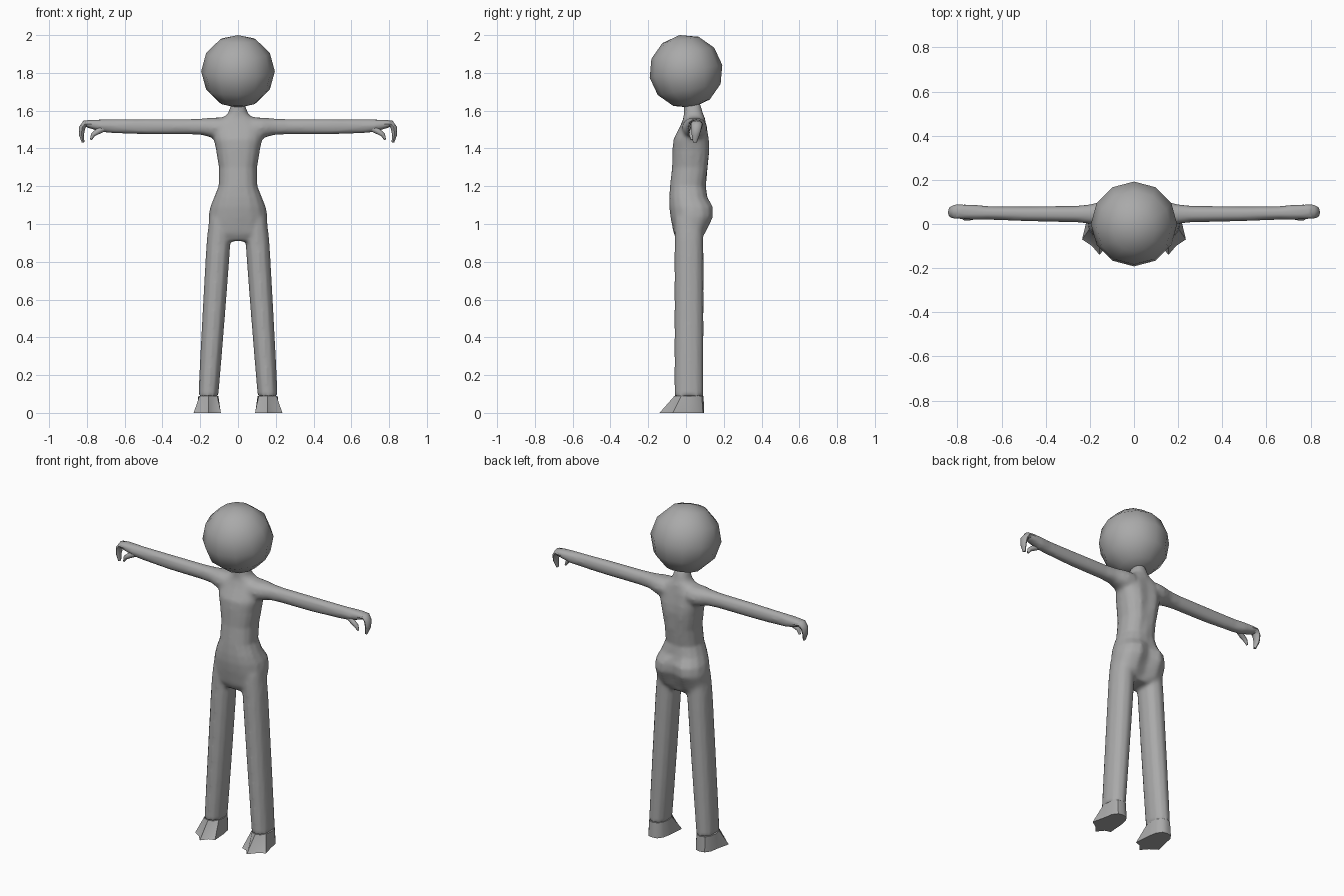
import bpy, bmesh, math
from mathutils import Vector

if "Cube" in bpy.data.objects:
    bpy.data.objects.remove(bpy.data.objects["Cube"])

grey = bpy.data.materials.new("dark_grey")
grey.diffuse_color = (0.4, 0.4, 0.4, 1)
grey.use_nodes = True
grey.node_tree.nodes["Principled BSDF"].inputs["Base Color"].default_value = grey.diffuse_color
X, Y, Z = (1, 0, 0), (0, 1, 0), (0, 0, 1)


def sgnpow(v, e):
    return math.copysign(abs(v) ** e, v)


def ring(c, u, v, ru, rv, n=12, e=1.0):
    c, u, v = Vector(c), Vector(u), Vector(v)
    out = []
    for i in range(n):
        a = math.tau * i / n
        out.append(c + u * ru * sgnpow(round(math.cos(a), 6), e)
                   + v * rv * sgnpow(round(math.sin(a), 6), e))
    return out


def activate(ob):
    bpy.ops.object.select_all(action='DESELECT')
    ob.select_set(True)
    bpy.context.view_layer.objects.active = ob


def finish(ob, angle):
    activate(ob)
    ob.data.materials.clear()
    ob.data.materials.append(grey)
    bpy.ops.object.shade_smooth_by_angle(angle=math.radians(angle))


def add_loft(bm, rings, side=1):
    # Skin a row of rings; side -1 mirrors it across x = 0
    loops = [[bm.verts.new((p.x * side, p.y, p.z)) for p in r] for r in rings]
    for a, b in zip(loops, loops[1:]):
        for i in range(len(a)):
            j = (i + 1) % len(a)
            bm.faces.new((a[i], a[j], b[j], b[i]))
    bm.faces.new(loops[0])
    bm.faces.new(loops[-1])


def make(name, parts):
    # parts: (rings, mirrored?)
    bm = bmesh.new()
    for rings, mirrored in parts:
        add_loft(bm, rings)
        if mirrored:
            add_loft(bm, rings, -1)
    bmesh.ops.recalc_face_normals(bm, faces=bm.faces[:])
    me = bpy.data.meshes.new(name)
    bm.to_mesh(me)
    bm.free()
    ob = bpy.data.objects.new(name, me)
    bpy.context.collection.objects.link(ob)
    return ob


# Head: low-poly ball, slightly tilted back
bpy.ops.mesh.primitive_uv_sphere_add(segments=12, ring_count=6, radius=0.195,
                                     location=(0, 0, 1.808),
                                     rotation=(math.radians(10), 0, 0))
head = bpy.context.object
head.name = "head"
finish(head, 60)

# Torso with neck: z, half width, front y, back y, depth of the rear cleft
torso = []
for z, hw, y0, y1, cleft in [
        (0.91, 0.09, -0.045, 0.075, 0.0),
        (0.95, 0.155, -0.066, 0.108, 0.02),
        (1.04, 0.157, -0.083, 0.154, 0.03),
        (1.09, 0.148, -0.089, 0.151, 0.025),
        (1.14, 0.127, -0.089, 0.118, 0.005),
        (1.20, 0.103, -0.085, 0.105, 0.0),
        (1.30, 0.101, -0.074, 0.120, 0.006),
        (1.40, 0.118, -0.071, 0.131, 0.012),
        (1.45, 0.130, -0.066, 0.128, 0.012),
        (1.52, 0.130, -0.030, 0.114, 0.008),
        (1.56, 0.090, -0.014, 0.100, 0.0),
        (1.58, 0.056, -0.012, 0.092, 0.0),
        (1.64, 0.034, -0.010, 0.074, 0.0)]:
    r = ring((0, (y0 + y1) / 2, z), X, Y, hw, (y1 - y0) / 2, 16, 0.85)
    r[4].y -= cleft
    torso.append(r)

# Legs
leg = [ring((cx, 0.016, z), X, Y, rx, 0.077, 12, 0.9) for z, cx, rx in [
    (1.03, 0.093, 0.060), (0.92, 0.102, 0.064), (0.60, 0.123, 0.061),
    (0.30, 0.143, 0.057), (0.09, 0.157, 0.053)]]

# Arms: x, centre y, centre z, half depth, half height
arm = [ring((x, y, z), Y, Z, ry, rz, 10, 0.9) for x, y, z, ry, rz in [
    (0.08, 0.045, 1.510, 0.070, 0.056),
    (0.13, 0.045, 1.509, 0.066, 0.056),
    (0.19, 0.045, 1.515, 0.047, 0.045),
    (0.26, 0.045, 1.515, 0.038, 0.041),
    (0.48, 0.046, 1.515, 0.034, 0.041),
    (0.66, 0.050, 1.517, 0.031, 0.037),
    (0.72, 0.053, 1.520, 0.035, 0.034),
    (0.78, 0.056, 1.528, 0.034, 0.024),
    (0.81, 0.056, 1.532, 0.030, 0.018)]]

# Fuse into one skin, then relax the hip and shoulder joins only
body = make("body", [(torso, False), (leg, True), (arm, True)])
activate(body)
fuse = body.modifiers.new("fuse", 'REMESH')
fuse.mode = 'VOXEL'
fuse.voxel_size = 0.01
bpy.ops.object.modifier_apply(modifier="fuse")
joins = body.vertex_groups.new(name="joins")
for v in body.data.vertices:
    x, z = abs(v.co.x), v.co.z
    hip = max(0, 1 - abs(z - 0.98) / 0.14)
    shoulder = max(0, 1 - abs(x - 0.13) / 0.13) if z > 1.38 else 0
    joins.add([v.index], min(1, 0.15 + 1.6 * max(hip, shoulder)), 'REPLACE')
relax = body.modifiers.new("relax", 'SMOOTH')
relax.vertex_group = "joins"
relax.factor = 0.5
relax.iterations = 14
finish(body, 60)

# Feet: three blunt toes fanning forward
sole = [(.216, .01), (.208, .06), (.187, .09), (.157, .096), (.128, .09),
        (.107, .06), (.097, .01), (.090, -.09), (.124, -.10),
        (.156, -.14), (.190, -.10), (.235, -.07)]
ground = [Vector((x, y, 0)) for x, y in sole]
low = [g.lerp(t, 0.12) for g, t in zip(ground, leg[-1])]
for i in (8, 10):
    low[i].y += 0.012
finish(make("feet", [([leg[-1], low, ground], True)]), 40)


def digit(pts):
    # Curved digit: each point is x, y, z, half width, half thickness
    rings = []
    for i, (x, y, z, w, t) in enumerate(pts):
        a, b = pts[max(i - 1, 0)], pts[min(i + 1, len(pts) - 1)]
        d = Vector((b[0] - a[0], b[1] - a[1], b[2] - a[2])).normalized()
        u = (Vector(Y) - d * d.y).normalized()
        rings.append(ring((x, y, z), u, d.cross(u), w, t, 8))
    return rings


# Fingers held together and curled down
fingers = digit([
    (0.775, 0.056, 1.528, 0.033, 0.020), (0.812, 0.056, 1.530, 0.031, 0.018),
    (0.826, 0.054, 1.508, 0.027, 0.017), (0.829, 0.051, 1.472, 0.021, 0.013),
    (0.820, 0.047, 1.432, 0.010, 0.007)])
finish(make("fingers", [(fingers, True)]), 60)

# Thumbs
thumb = digit([
    (0.715, 0.038, 1.505, 0.015, 0.018), (0.745, 0.030, 1.488, 0.014, 0.015),
    (0.768, 0.028, 1.472, 0.012, 0.012), (0.779, 0.031, 1.446, 0.006, 0.005)])
finish(make("thumbs", [(thumb, True)]), 60)
